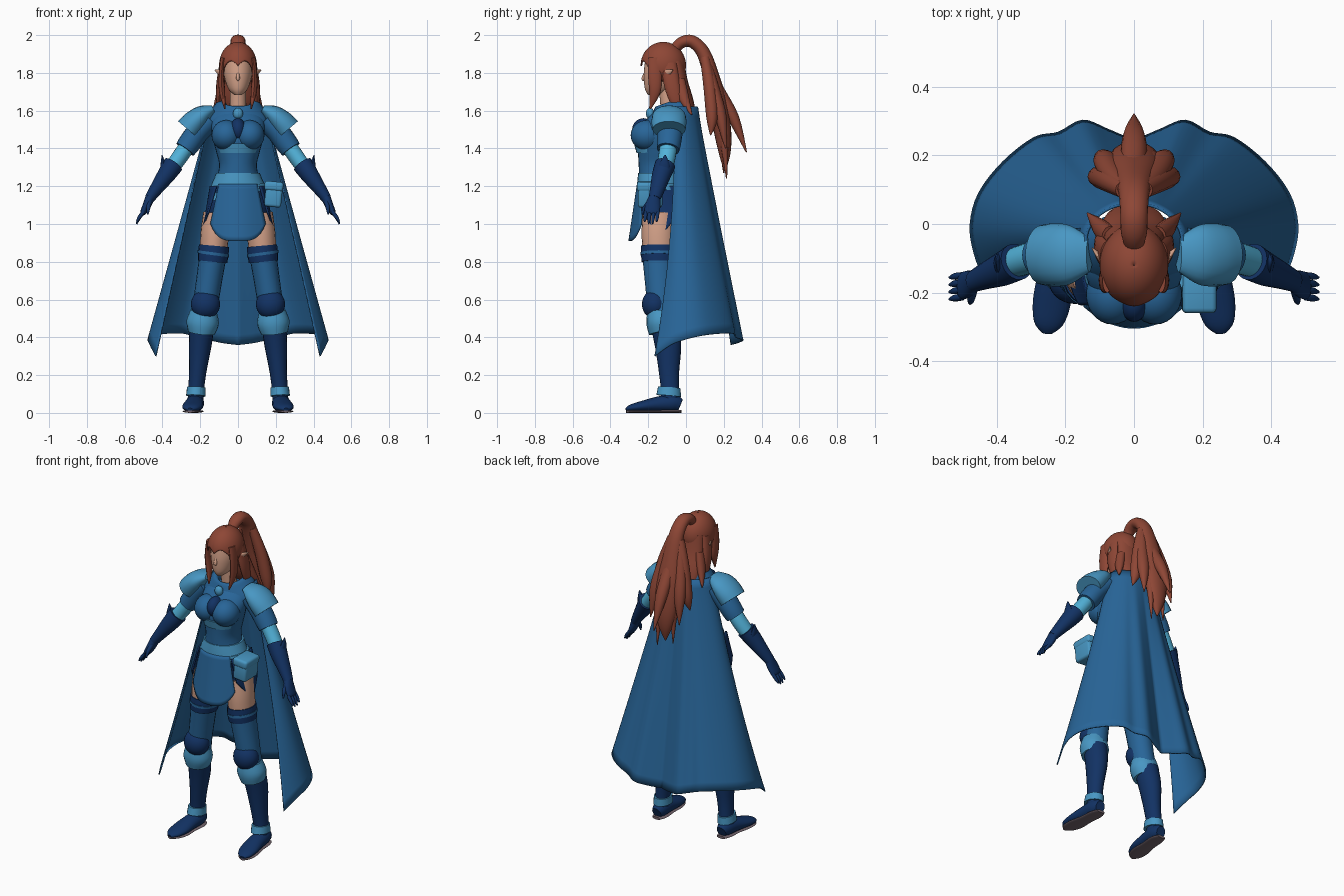
import bpy, bmesh, math
from mathutils import Vector, Matrix


def material(name, rgb):
    m = bpy.data.materials.new(name)
    m.diffuse_color = (*rgb, 1)
    return m


MID = material("mid blue cloth", (0.021, 0.130, 0.315))
LIGHT = material("light blue trim", (0.065, 0.31, 0.55))
CYAN = material("cyan sleeve", (0.085, 0.45, 0.70))
NAVY = material("navy leather", (0.006, 0.032, 0.127))
HAIR = material("auburn hair", (0.27, 0.062, 0.036))
SKIN = material("skin", (0.66, 0.36, 0.25))
SOLE = material("grey sole", (0.17, 0.127, 0.15))


def finish(name, bm, mat, thick=0):
    bmesh.ops.recalc_face_normals(bm, faces=bm.faces)
    me = bpy.data.meshes.new(name)
    bm.to_mesh(me)
    bm.free()
    me.materials.append(mat)
    me.shade_smooth()
    me.set_sharp_from_angle(angle=math.radians(50))
    ob = bpy.data.objects.new(name, me)
    bpy.context.collection.objects.link(ob)
    if thick:
        mod = ob.modifiers.new("thickness", 'SOLIDIFY')
        mod.thickness = thick
        mod.offset = 0
    return ob


def grid(name, rows, mat, closed=False, caps=False, thick=0):
    """Surface through rows of points."""
    bm = bmesh.new()
    vs = [[bm.verts.new(p) for p in r] for r in rows]
    n = len(vs[0])
    for a, b in zip(vs, vs[1:]):
        for j in range(n if closed else n - 1):
            k = (j + 1) % n
            bm.faces.new((a[j], a[k], b[k], b[j]))
    if caps:
        bm.faces.new(vs[0])
        bm.faces.new(vs[-1])
    return finish(name, bm, mat, thick)


def spline(pts, steps=4):
    """Smooth curve through tuples of any length."""
    out = []
    for i in range(len(pts) - 1):
        p = [pts[max(0, min(len(pts) - 1, i + k))] for k in (-1, 0, 1, 2)]
        for s in range(steps):
            t = s / steps
            out.append([0.5 * (2 * b + (c - a) * t + (2 * a - 5 * b + 4 * c - d) * t * t
                               + (3 * b - a - 3 * c + d) * t ** 3) for a, b, c, d in zip(*p)])
    return out + [list(pts[-1])]


def sweep(name, pts, mat, n=20, flat=False, s=1, tilt=(0, 0)):
    """Elliptical tube through (x, y, z, radius_a, radius_b); flat keeps rings level."""
    P = spline(pts)
    C = [Vector((p[0] * s, p[1], p[2])) for p in P]
    rows = []
    for i, p in enumerate(P):
        U, V = Vector((1, 0, 0)), Vector((0, 1, 0))
        if not flat:
            T = (C[min(i + 1, len(C) - 1)] - C[max(i - 1, 0)]).normalized()
            U = (U - T * T.x).normalized()
            V = T.cross(U)
        ring = []
        for k in range(n):
            a = 2 * math.pi * k / n
            d = U * max(p[3], .001) * math.cos(a) + V * max(p[4], .001) * math.sin(a)
            d.z += tilt[0] * d.x + tilt[1] * d.y
            ring.append(C[i] + d)
        rows.append(ring)
    return grid(name, rows, mat, True, True)


def ball(name, c, r, mat):
    bm = bmesh.new()
    bmesh.ops.create_uvsphere(bm, u_segments=28, v_segments=16, radius=1,
                              matrix=Matrix.Translation(c) @ Matrix.Diagonal((*r, 1)))
    return finish(name, bm, mat)


def panel(name, f, mat, nu=20, nv=12):
    grid(name, [[f(2 * j / nu - 1, i / nv) for j in range(nu + 1)] for i in range(nv + 1)],
         mat, thick=.01)


# torso
sweep("torso", [(0, -.14, 1.18, .13, .105), (0, -.143, 1.30, .1, .107), (0, -.145, 1.38, .115, .11),
                (0, -.145, 1.46, .135, .12), (0, -.12, 1.54, .14, .1), (0, -.09, 1.6, .1, .07)], MID, 28, True)
sweep("pelvis", [(0, -.135, .98, .13, .085), (0, -.135, 1.06, .16, .105), (0, -.135, 1.13, .158, .112),
                 (0, -.14, 1.21, .132, .108)], NAVY, 28, True)
sweep("underbust_band", [(0, -.16, 1.375, .105, .102), (0, -.165, 1.425, .115, .11)], LIGHT, 28, True)
ball("chest_lacing", (0, -.225, 1.5), (.042, .06, .06), NAVY)
ball("brooch", (0, -.19, 1.585), (.026, .022, .03), LIGHT)
sweep("neck", [(0, -.085, 1.56, .045, .045), (0, -.1, 1.74, .042, .045)], SKIN)
sweep("collar", [(0, -.08, 1.54, .165, .115), (0, -.075, 1.58, .155, .115), (0, -.07, 1.625, .125, .105),
                 (0, -.065, 1.655, .1, .095), (0, -.065, 1.64, .075, .075), (0, -.07, 1.58, .06, .06)],
      MID, 32, True, tilt=(0, .35))

# belts, skirt panels and pouch
sweep("waist_belt", [(0, -.14, 1.2, .145, .12), (0, -.14, 1.235, .13, .117), (0, -.14, 1.27, .115, .113)],
      LIGHT, 28, True)
sweep("slanted_belt", [(0, -.137, 1.15, .164, .125), (0, -.138, 1.19, .152, .122)], LIGHT, 28, True, tilt=(.2, 0))


def apron(u, v):
    x = u * (.1 + .045 * v)
    return (x, -.255 - .045 * v + 3 * x * x, 1.21 - v * (.3 - .09 * u ** 4))


def back_apron(u, v):
    x = u * (.11 + .045 * v)
    return (x, -.022 + .02 * v - 2.5 * x * x, 1.21 - v * (.28 - .09 * u ** 4))


panel("front_skirt_panel", apron, MID)
panel("back_skirt_panel", back_apron, MID)
for s in (1, -1):
    panel("side_skirt_panel",
          lambda u, v: (s * (.145 + .042 * v - 3 * (.1 * u) ** 2), -.135 + .1 * u, 1.2 - v * (.27 - .13 * abs(u))),
          NAVY)
for name, c, d in (("pouch", (.188, -.19, 1.15), (.09, .13, .12)), ("pouch_flap", (.19, -.19, 1.2), (.1, .14, .05))):
    bm = bmesh.new()
    bmesh.ops.create_cube(bm, size=1, matrix=Matrix.Translation(c) @ Matrix.Rotation(.1, 4, 'Y') @ Matrix.Diagonal((*d, 1)))
    bmesh.ops.bevel(bm, geom=bm.edges[:], offset=.015, segments=3, affect='EDGES', profile=.5)
    finish(name, bm, LIGHT)

# arms, legs and bust, both sides
for s in (1, -1):
    def part(name, pts, mat, n=20):
        sweep(name, pts, mat, n, s=s)

    ball("bust", (s * .062, -.205, 1.47), (.078, .088, .08), MID)
    part("pauldron", [(.13, -.09, 1.61, .02, .05), (.185, -.09, 1.58, .05, .085), (.23, -.09, 1.54, .064, .092),
                      (.265, -.09, 1.5, .068, .088)], LIGHT)
    part("short_sleeve", [(.15, -.08, 1.55, .06, .07), (.21, -.085, 1.49, .06, .068), (.255, -.09, 1.43, .06, .064),
                          (.28, -.095, 1.395, .056, .06)], MID)
    part("arm_sleeve", [(.25, -.09, 1.44, .042, .045), (.305, -.1, 1.36, .043, .046), (.37, -.12, 1.27, .04, .042)], CYAN)
    part("gauntlet", [(.342, -.11, 1.315, .054, .055), (.38, -.13, 1.26, .048, .05), (.43, -.15, 1.19, .036, .04),
                      (.468, -.167, 1.135, .027, .032)], NAVY)
    part("gauntlet_fin", [(.385, -.125, 1.25, .02, .04), (.395, -.115, 1.31, .015, .03), (.402, -.11, 1.365, .002, .004)], NAVY, 12)
    part("hand", [(.463, -.165, 1.145, .026, .03), (.482, -.175, 1.1, .022, .04), (.5, -.18, 1.065, .017, .04),
                  (.507, -.182, 1.05, .01, .034)], NAVY)
    for i in range(4):
        y = -.15 - .021 * i
        part("finger", [(.5, y, 1.065, .01, .01), (.522, y - .003, 1.035, .01, .01),
                        (.537, y - .006, 1.0 + .012 * (i in (0, 3)), .004, .004)], NAVY, 10)
    part("thumb", [(.468, -.19, 1.12, .013, .014), (.475, -.22, 1.085, .011, .011), (.478, -.232, 1.05, .004, .004)], NAVY, 10)

    part("thigh", [(.105, -.14, 1.05, .08, .09), (.122, -.145, .95, .076, .09), (.13, -.145, .85, .072, .085)], SKIN)
    part("garter", [(.127, -.145, .885, .08, .092), (.131, -.145, .84, .081, .093), (.135, -.145, .8, .078, .09)], NAVY)
    part("garter_strap", [(.13, -.145, .85, .084, .096), (.132, -.145, .835, .084, .096)], MID)
    part("stocking", [(.135, -.145, .82, .072, .085), (.15, -.14, .72, .069, .08), (.168, -.135, .6, .067, .073),
                      (.18, -.125, .5, .065, .07)], MID)
    ball("knee_guard", (s * .172, -.165, .575), (.077, .068, .078), NAVY)
    part("boot_cuff", [(.182, -.135, .54, .07, .07), (.187, -.13, .48, .086, .08), (.193, -.122, .425, .072, .074)], LIGHT)
    part("boot_shaft", [(.19, -.115, .47, .066, .072), (.2, -.095, .36, .06, .07), (.213, -.09, .22, .046, .054),
                        (.222, -.085, .12, .042, .048), (.226, -.085, .04, .042, .052)], NAVY)
    part("ankle_strap", [(.221, -.088, .135, .049, .06), (.223, -.092, .09, .052, .065)], LIGHT)
    part("boot_foot", [(.226, -.03, .04, .03, .034), (.226, -.07, .052, .046, .046), (.232, -.15, .046, .05, .04),
                       (.24, -.23, .035, .055, .029), (.25, -.29, .026, .042, .019), (.254, -.318, .018, .015, .008)], NAVY)
    part("boot_sole", [(.226, -.025, .008, .028, .008), (.226, -.07, .008, .044, .008), (.232, -.15, .008, .044, .008),
                       (.24, -.23, .008, .053, .008), (.25, -.29, .008, .04, .008), (.254, -.316, .008, .014, .008)], SOLE)

    # ear and face-framing hair
    part("pointed_ear", [(.07, -.12, 1.79, .012, .025), (.095, -.1, 1.8, .01, .02), (.122, -.07, 1.815, .002, .003)], SKIN, 12)
    part("front_lock", [(.078, -.165, 1.88, .014, .035), (.088, -.165, 1.79, .014, .036), (.084, -.165, 1.7, .016, .03),
                        (.07, -.19, 1.61, .003, .005)], HAIR, 12)
    part("side_lock", [(.078, -.09, 1.85, .02, .04), (.095, -.075, 1.74, .02, .042), (.1, -.05, 1.64, .014, .03),
                       (.09, -.02, 1.56, .003, .005)], HAIR, 12)
    part("back_spike", [(.07, -.04, 1.76, .025, .035), (.1, -.01, 1.66, .022, .028), (.135, .03, 1.58, .003, .004)], HAIR, 12)

# head
sweep("face", [(0, -.17, 1.682, .018, .03), (0, -.152, 1.71, .048, .064), (0, -.137, 1.76, .068, .086),
               (0, -.13, 1.82, .076, .092), (0, -.125, 1.9, .066, .082), (0, -.125, 1.93, .04, .05)], SKIN, 28, True)
sweep("nose", [(0, -.215, 1.805, .006, .006), (0, -.226, 1.77, .01, .01), (0, -.22, 1.76, .004, .004)], SKIN, 10)


def hairline(a):
    a = abs(a)
    if a < .8:
        return 1.6 - .22 * math.sin(a / .8 * math.pi)
    return 1.6 + .75 * min(1, (a - .8) / .6)


rows = []
for i in range(19):
    row = []
    for j in range(64):
        a = (j / 32 - 1) * math.pi
        p = .01 + (hairline(a) - .01) * i / 18
        row.append((.096 * math.sin(p) * math.sin(a), -.12 - .116 * math.sin(p) * math.cos(a), 1.84 + .12 * math.cos(p)))
    rows.append(row)
grid("hair_cap", rows, HAIR, closed=True, thick=.008)
sweep("back_hair", [(0, -.06, 1.86, .082, .05), (0, -.04, 1.75, .09, .05), (0, -.005, 1.65, .095, .045),
                    (0, .035, 1.57, .07, .022), (0, .055, 1.53, .02, .005)], HAIR)

# ponytail: a main tube plus loose strands
sweep("ponytail", [(0, -.06, 1.925, .028, .028), (0, -.025, 1.96, .038, .03), (0, .03, 1.967, .04, .033),
                   (0, .09, 1.91, .045, .036), (0, .135, 1.78, .058, .042), (0, .17, 1.63, .075, .05),
                   (0, .195, 1.48, .07, .045), (0, .205, 1.37, .045, .03), (0, .205, 1.28, .004, .004)], HAIR)
for x, y, z in ((0, .32, 1.38), (.1, .21, 1.4), (-.1, .21, 1.4), (.05, .215, 1.24), (-.05, .2, 1.27), (.12, .13, 1.47), (-.12, .13, 1.47)):
    sweep("ponytail_strand", [(x * .25, .1, 1.88, .025, .025), (x * .6, .1 + y * .2, 1.72, .036, .033),
                              (x * .85, .06 + y * .6, 1.56, .034, .03), (x, y, z, .002, .003)], HAIR, 12)

# cape: folds follow the hem and fade towards the shoulders
half = [(0, .24, .36), (.08, .275, .37), (.15, .3, .385), (.22, .265, .4), (.29, .25, .42), (.38, .18, .42),
        (.45, .09, .41), (.475, .0, .39), (.465, -.08, .36), (.435, -.165, .3)]
hem = spline(half)
hem = [(-x, y, z) for x, y, z in hem[:0:-1]] + [tuple(p) for p in hem]
rows = []
for i in range(25):
    t, row = i / 24, []
    for j, (bx, by, bz) in enumerate(hem):
        q = 2 * j / (len(hem) - 1) - 1
        a = q * math.pi * .52
        ty = t ** (1 + 1.2 * abs(q) ** 3)
        x0, y0, z0 = .14 * math.sin(a), -.05 + .11 * math.cos(a), 1.62
        row.append((x0 + (bx - x0) * t, y0 + (by - y0) * ty, z0 + (bz - z0) * t))
    rows.append(row)
grid("cape", rows, MID, thick=.008)
